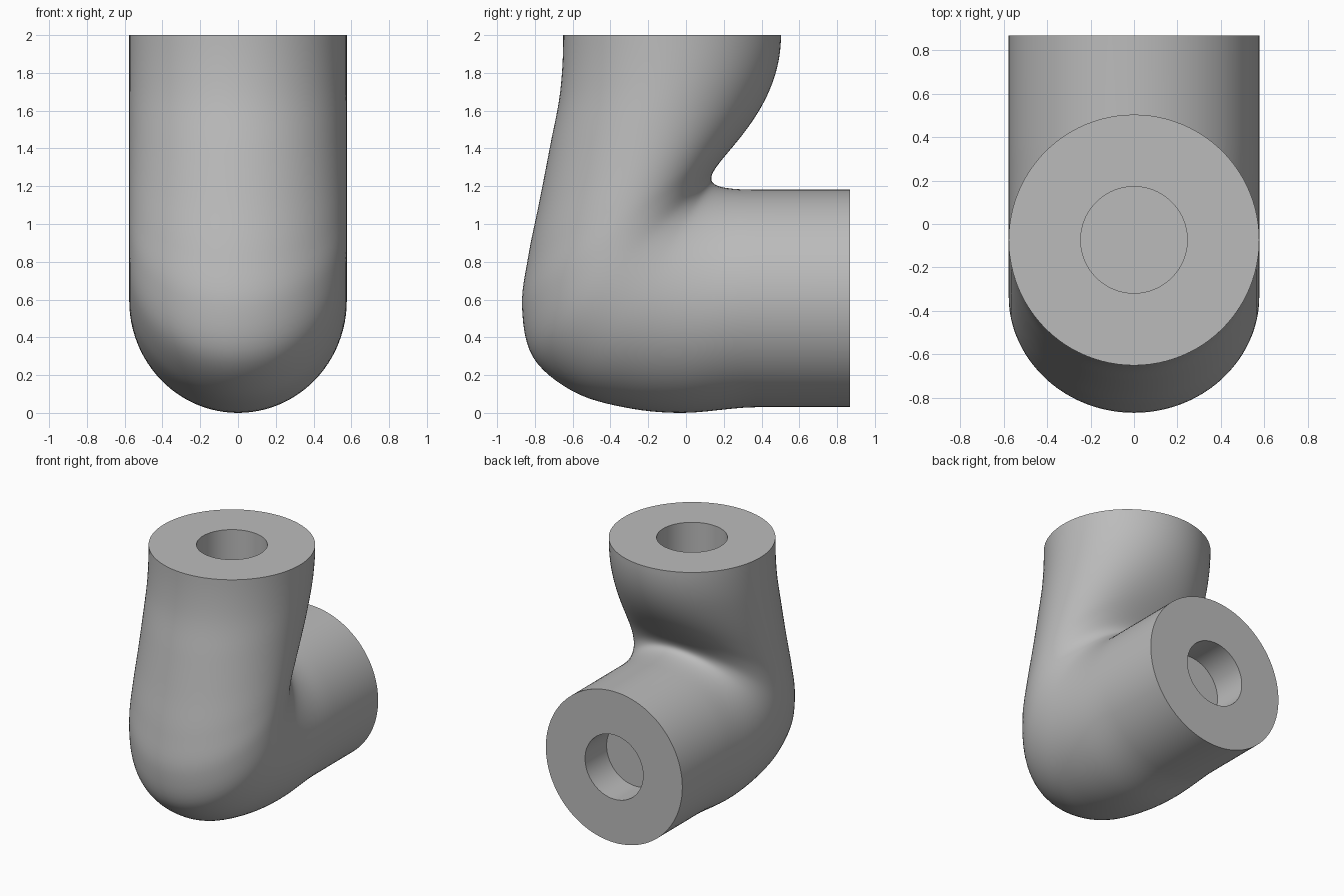
import bpy, bmesh, math
from mathutils import Vector

cube = bpy.data.objects.get("Cube")
if cube:
    bpy.data.objects.remove(cube, do_unlink=True)

SIDES = 96
STEPS = 6          # rings between neighbouring outline points
RADIUS = 0.576
BORE, DEPTH = 0.245, 0.26

grey = bpy.data.materials.new("plain grey")
grey.diffuse_color = (0.5, 0.5, 0.5, 1)
grey.use_nodes = True
grey.node_tree.nodes["Principled BSDF"].inputs["Base Color"].default_value = (0.5, 0.5, 0.5, 1)

# Outer bend outline (y, z), from the top opening round to the back branch
OUTER = [Vector(p) for p in (
    (-0.65, 2), (-0.666, 1.7), (-0.72, 1.41), (-0.776, 1.12), (-0.835, 0.83), (-0.868, 0.56),
    (-0.81, 0.295), (-0.6, 0.115), (-0.33, 0.03), (-0.02, 0), (0.37, 0.03))]


def hermite(p, q, tp, tq, t):
    a, b = 2 * t**3 - 3 * t**2 + 1, 3 * t**2 - 2 * t**3
    return p * a + q * b + tp * (t**3 - 2 * t**2 + t) + tq * (t**3 - t**2)


def outer_point(i, t):
    # Smooth curve through the outline, leaving both ends squarely
    def slope(k):
        if k == 0:
            return Vector((0, -0.3))
        if k == len(OUTER) - 1:
            return Vector((0.35, 0))
        return (OUTER[k + 1] - OUTER[k - 1]) / 2
    return hermite(OUTER[i], OUTER[i + 1], slope(i), slope(i + 1), t)


def inner_point(t):
    return hermite(Vector((0.503, 2)), Vector((0.37, 1.182)),
                   Vector((0, -1.8)), Vector((1.8, 0)), t)


bm = bmesh.new()


def ring(a, b, width):
    # Ellipse whose outline runs through a and b in the side plane
    mid, half = (a + b) / 2, (b - a) / 2
    verts = []
    for k in range(SIDES):
        ang = math.tau * k / SIDES
        p = mid + half * math.cos(ang)
        verts.append(bm.verts.new((width * math.sin(ang), p.x, p.y)))
    return verts


rings = []
# Top bore and rim
for z in (2 - DEPTH, 2):
    rings.append(ring(Vector((-0.073 - BORE, z)), Vector((-0.073 + BORE, z)), BORE))
# Bent body
spans = len(OUTER) - 1
for i in range(spans):
    for s in range(STEPS):
        t = s / STEPS
        rings.append(ring(outer_point(i, t), inner_point((i + t) / spans), RADIUS))
# Straight back branch
for y in (0.37, 0.867):
    rings.append(ring(Vector((y, 0.03)), Vector((y, 1.182)), RADIUS))
# Back rim and bore
for y in (0.867, 0.867 - DEPTH):
    rings.append(ring(Vector((y, 0.606 - BORE)), Vector((y, 0.606 + BORE)), BORE))

for a, b in zip(rings, rings[1:]):
    for k in range(SIDES):
        n = (k + 1) % SIDES
        bm.faces.new((a[k], a[n], b[n], b[k]))
# Flat bottoms of the two bores
bm.faces.new(rings[0])
bm.faces.new(rings[-1])
bmesh.ops.recalc_face_normals(bm, faces=bm.faces)

mesh = bpy.data.meshes.new("pipe_elbow")
bm.to_mesh(mesh)
bm.free()
mesh.materials.append(grey)
elbow = bpy.data.objects.new("pipe_elbow", mesh)
bpy.context.collection.objects.link(elbow)

bpy.ops.object.select_all(action="DESELECT")
elbow.select_set(True)
bpy.context.view_layer.objects.active = elbow
bpy.ops.object.shade_smooth_by_angle(angle=math.radians(35))
